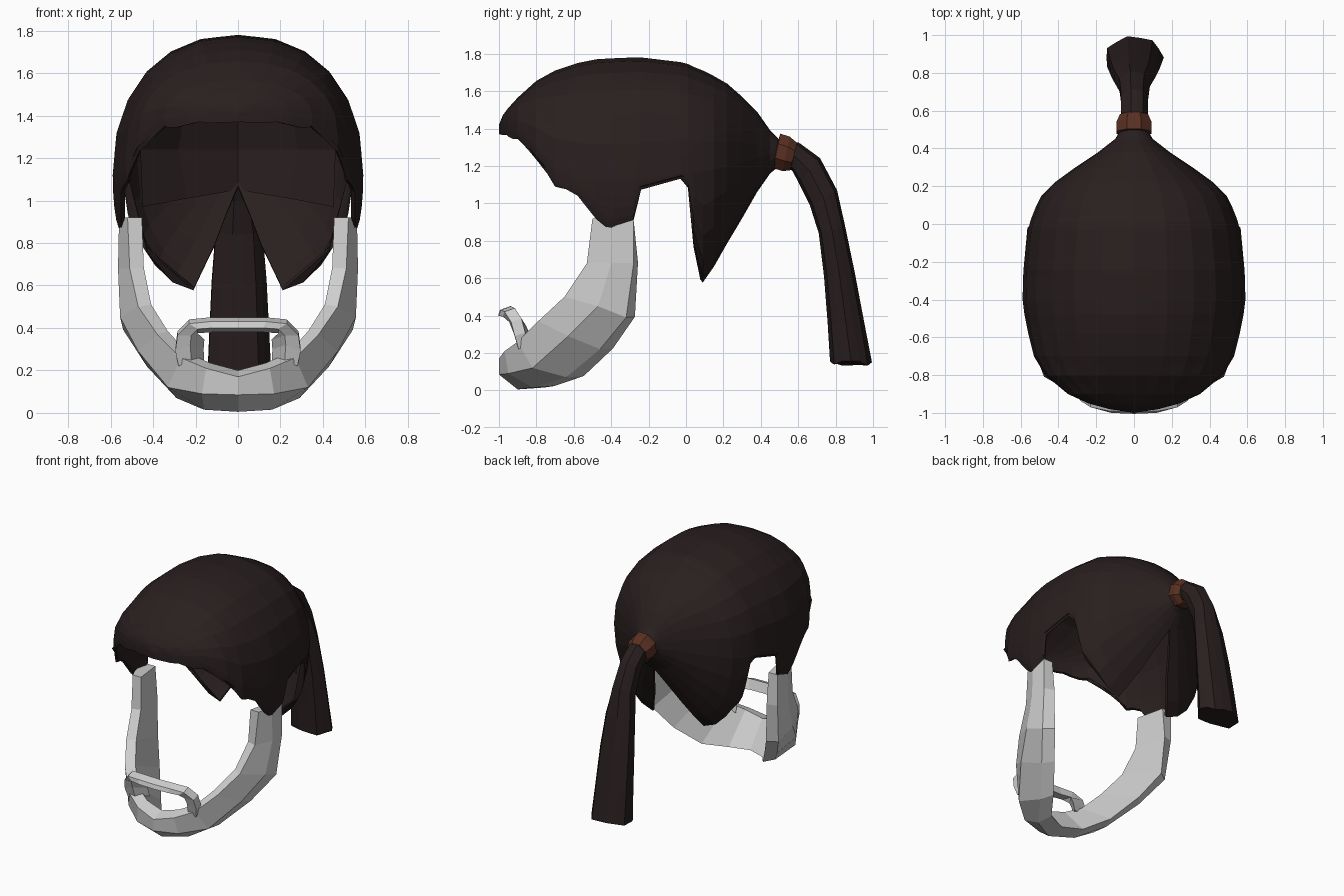
import bpy, bmesh, math, random
from mathutils import Vector

random.seed(4)
cube = bpy.data.objects.get("Cube")
if cube:
    bpy.data.objects.remove(cube, do_unlink=True)


def material(name, rgb):
    m = bpy.data.materials.new(name)
    m.use_nodes = True
    m.diffuse_color = (*rgb, 1)
    m.node_tree.nodes["Principled BSDF"].inputs["Base Color"].default_value = (*rgb, 1)
    return m


dark_hair = material("dark brown hair", (0.022, 0.0135, 0.0135))
grey_hair = material("pale grey hair", (0.62, 0.62, 0.62))
leather = material("red brown leather", (0.1, 0.03, 0.016))


def loft(name, rings, mat, closed=True, cap_start=False, cap_end=False, mirror=False):
    """Skin a list of equally long point rings."""
    bm = bmesh.new()
    rows = [[bm.verts.new(p) for p in ring] for ring in rings]
    n = len(rows[0])
    for a, b in zip(rows, rows[1:]):
        for j in range(n if closed else n - 1):
            k = (j + 1) % n
            bm.faces.new((a[j], a[k], b[k], b[j]))
    if cap_start:
        bm.faces.new(rows[0])
    if cap_end:
        bm.faces.new(rows[-1][::-1])
    bmesh.ops.remove_doubles(bm, verts=bm.verts, dist=0.0005)
    bmesh.ops.recalc_face_normals(bm, faces=bm.faces)
    mesh = bpy.data.meshes.new(name)
    bm.to_mesh(mesh)
    bm.free()
    mesh.materials.append(mat)
    obj = bpy.data.objects.new(name, mesh)
    bpy.context.collection.objects.link(obj)
    if mirror:
        mod = obj.modifiers.new("mirror", 'MIRROR')
        mod.use_clip = True
    return obj


# Hair cap: half sections from brow to tie
# (y, half width, top z, widest z, edge x, edge z)
cap_sections = [
    (-1.0, 0, 1.42, 1.40, 0, 1.38),
    (-.98, .13, 1.47, 1.40, .13, 1.38),
    (-.95, .24, 1.51, 1.40, .24, 1.37),
    (-.9, .35, 1.565, 1.39, .34, 1.35),
    (-.8, .47, 1.655, 1.30, .46, 1.23),
    (-.7, .53, 1.71, 1.19, .52, 1.10),
    (-.58, .56, 1.75, 1.14, .55, 1.05),
    (-.48, .58, 1.77, 1.12, .55, .93),
    (-.4, .59, 1.775, 1.12, .55, .86),
    (-.28, .587, 1.78, 1.12, .55, .90),
    (-.24, .585, 1.78, 1.13, .57, 1.07),
    (-.03, .56, 1.755, 1.16, .55, 1.13),
    (.01, .55, 1.745, 1.16, .51, 1.08),
    (.04, .54, 1.73, 1.16, .43, .78),
    (.09, .52, 1.71, 1.17, .21, .585),
    (.15, .49, 1.68, 1.18, .17, .66),
    (.22, .42, 1.64, 1.20, .11, .78),
    (.3, .31, 1.57, 1.22, .06, .92),
    (.38, .19, 1.49, 1.24, 0, 1.06),
    (.45, .10, 1.39, 1.26, 0, 1.16),
    (.5, .07, 1.34, 1.27, 0, 1.20),
]
# Halfway sections give the brow its uneven locks
dense = [cap_sections[0]]
for a, b in zip(cap_sections, cap_sections[1:]):
    if -.98 <= a[0] < -.5:
        dense.append(tuple((p + q) / 2 for p, q in zip(a, b)))
    dense.append(b)
UPPER, LOWER = 12, 5
rings = []
for y, w, top, mid, xb, zb in dense:
    ring = []
    for j in range(UPPER + 1):
        a = math.pi / 2 * j / UPPER
        groove = 1 - 0.008 * (j % 2)
        ring.append((w * math.sin(a) ** .89 * groove, y,
                     mid + (top - mid) * max(math.cos(a), 0) ** .89 * groove))
    for j in range(1, LOWER + 1):
        b = math.pi / 2 * j / LOWER
        ragged = random.uniform(-.018, .015) if j == LOWER and y < .3 else 0
        ring.append((xb + (w - xb) * math.cos(b), y,
                     mid + (zb - mid) * math.sin(b) + ragged))
    rings.append(ring)
cap = loft("hair_cap", rings, dark_hair, closed=False, mirror=True)
shell = cap.modifiers.new("thickness", 'SOLIDIFY')
shell.thickness = 0.02
shell.offset = -1

# Lining: panel hugging the inside of the nape
loft("hair_lining", [
    [(0, .28, 1.52), (.24, .2, 1.50), (.42, .04, 1.42)],
    [(0, .38, 1.24), (.28, .24, 1.24), (.46, .07, 1.24)],
    [(0, .37, 1.05), (.24, .2, 1.01), (.45, .05, .97)],
], dark_hair, closed=False, mirror=True)

# Ponytail: (centre y, centre z, half thickness, half width, tilt of section)
tail_sections = [
    (.53, 1.265, .065, .06, 85),
    (.585, 1.25, .08, .075, 78),
    (.66, 1.175, .09, .075, 50),
    (.735, 1.03, .085, .085, 28),
    (.78, .86, .075, .115, 16),
    (.82, .62, .085, .135, 8),
    (.855, .36, .1, .148, 4),
    (.882, .13, .115, .158, 0),
]
SIDES = 14
rings = []
for i, (y, z, thick, wide, tilt) in enumerate(tail_sections):
    t = math.radians(tilt)
    ring = []
    for j in range(SIDES):
        a = 2 * math.pi * j / SIDES
        r = .92 if j % 2 else 1
        d = thick * r * math.sin(a)
        cut = random.uniform(0, .03) if i == len(tail_sections) - 1 else 0
        ring.append((wide * r * math.cos(a), y + d * math.cos(t), z + d * math.sin(t) + cut))
    rings.append(ring)
loft("ponytail", rings, dark_hair, cap_start=True, cap_end=True)

# Hair tie: faceted ring around the root of the ponytail
rings = []
for y, z, r in [(.48, 1.285, .07), (.485, 1.28, .1), (.535, 1.265, .1), (.575, 1.25, .08), (.575, 1.25, .06)]:
    rings.append([(r * math.cos(a), y + .02 * math.sin(a), z + r * math.sin(a))
                  for a in (2 * math.pi * (k + .5) / 8 for k in range(8))])
loft("hair_tie", rings, leather)

# Beard: strap lofted from sideburn to chin; front edge, outer ridge, back edge
beard_sections = [
    ((.52, -.50, .92), (.56, -.40, .92), (.56, -.28, .91)),
    ((.51, -.53, .68), (.565, -.40, .68), (.56, -.28, .68)),
    ((.47, -.65, .50), (.555, -.47, .45), (.54, -.32, .39)),
    ((.38, -.79, .37), (.47, -.63, .29), (.43, -.46, .22)),
    ((.27, -.90, .26), (.33, -.82, .12), (.29, -.64, .07)),
    ((.15, -.97, .21), (.17, -.95, .09), (.16, -.82, .015)),
    ((0, -1.0, .17), (0, -1.0, .085), (0, -.90, .005)),
]
rings = []
for i, (front, ridge, back) in enumerate(beard_sections):
    k = i / (len(beard_sections) - 1)
    back_inner = (back[0] * .87, back[1] + .14 * k, back[2] + .01 * k)
    front_inner = (front[0] * .87, front[1] + .1 * k, front[2] + .03 * k)
    rings.append([Vector(p) for p in (front, ridge, back, back_inner, front_inner)])
loft("beard", rings, grey_hair, cap_start=True, mirror=True)

# Moustache: arched bar with legs down to the chin; outer and inner outline pairs
arch = [
    ((0, .45), (0, .38), -.97),
    ((.13, .45), (.12, .38), -.965),
    ((.23, .44), (.19, .375), -.945),
    ((.285, .385), (.22, .345), -.91),
    ((.295, .31), (.225, .30), -.89),
    ((.28, .24), (.22, .23), -.87),
]
rings = []
for i, ((xo, zo), (xi, zi), y) in enumerate(arch):
    tuck = .72 if i > 2 else 1
    rings.append([(xo, y - .025, zo - .02), (xo, y + .03, zo),
                  (xi * tuck, y + .055, zi), (xi, y - .035, zi + .02)])
loft("moustache", rings, grey_hair, cap_end=True, mirror=True)
